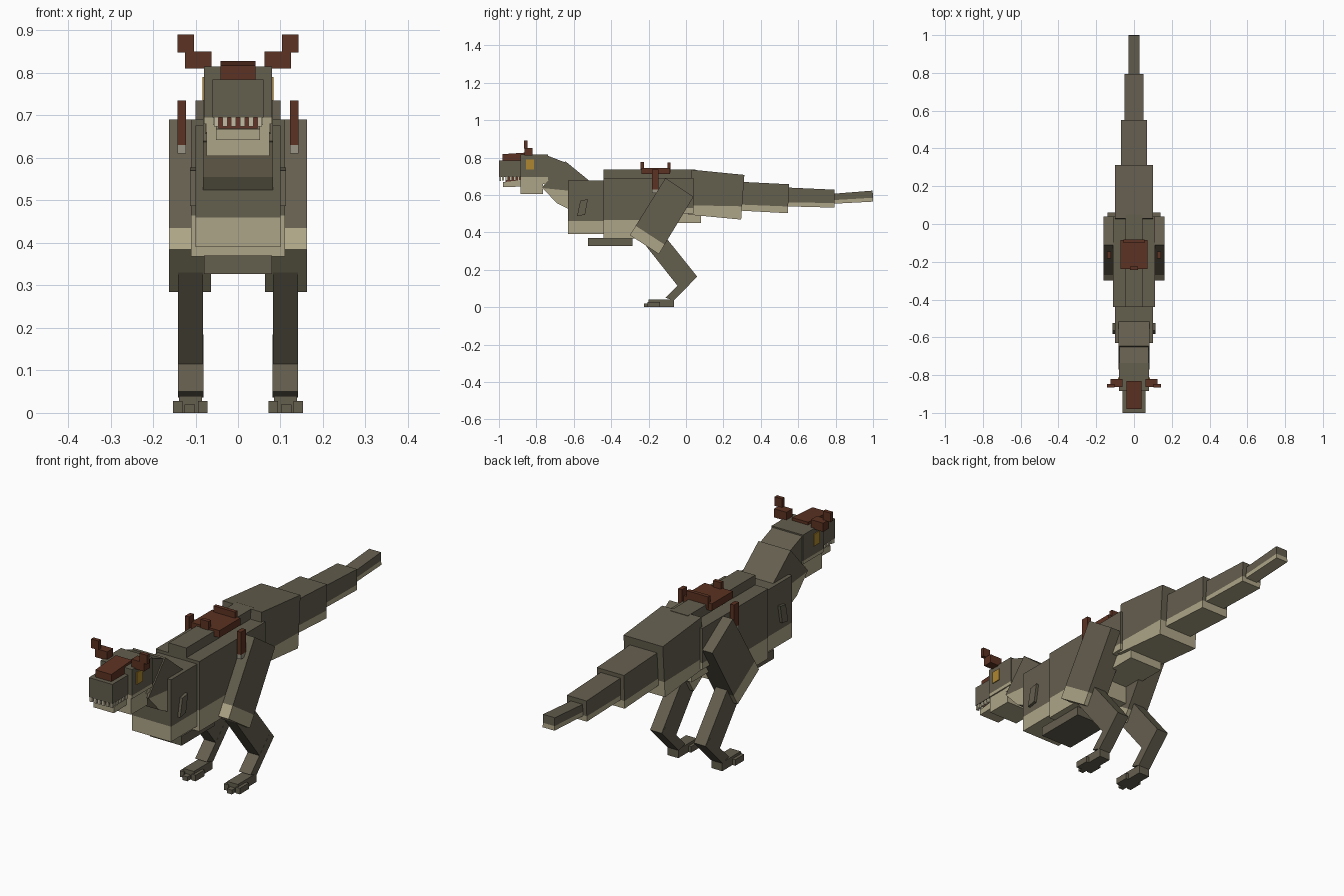
import bpy, bmesh

cube = bpy.data.objects.get("Cube")
if cube:
    bpy.data.objects.remove(cube, do_unlink=True)


def material(name, rgb):
    m = bpy.data.materials.new(name)
    m.use_nodes = True
    col = (*rgb, 1.0)
    m.diffuse_color = col
    for n in m.node_tree.nodes:
        if n.type == 'BSDF_PRINCIPLED':
            n.inputs["Base Color"].default_value = col
            n.inputs["Roughness"].default_value = 0.9
    return m


HIDE = material("olive hide", (0.127, 0.112, 0.076))
BELLY = material("tan belly", (0.423, 0.376, 0.242))
LEATHER = material("brown leather", (0.107, 0.032, 0.016))
MOUTH = material("mouth red", (0.13, 0.035, 0.02))
TEETH = material("tooth ivory", (0.55, 0.50, 0.36))
EYE = material("eye amber", (0.42, 0.24, 0.03))
METAL = material("stirrup grey", (0.33, 0.30, 0.24))


def prism(name, pts, x0, x1, mat, cut=None, mirror=False):
    """Extrude a (y, z) outline from x0 to x1; faces under the cut line turn tan.
    cut = (z at y = 0, slope of the line along y)."""
    bm = bmesh.new()
    a = [bm.verts.new((x0, y, z)) for y, z in pts]
    b = [bm.verts.new((x1, y, z)) for y, z in pts]
    n = len(pts)
    bm.faces.new(a)
    bm.faces.new(b[::-1])
    for i in range(n):
        j = (i + 1) % n
        bm.faces.new((a[i], b[i], b[j], a[j]))
    bmesh.ops.recalc_face_normals(bm, faces=bm.faces)
    if cut:
        z0, s = cut
        bmesh.ops.bisect_plane(bm, geom=bm.verts[:] + bm.edges[:] + bm.faces[:],
                               plane_co=(0, 0, z0), plane_no=(0, -s, 1))
        for f in bm.faces:
            c = f.calc_center_median()
            f.material_index = int(c.z < z0 + s * c.y)
    me = bpy.data.meshes.new(name)
    bm.to_mesh(me)
    bm.free()
    me.materials.append(mat)
    if cut:
        me.materials.append(BELLY)
    ob = bpy.data.objects.new(name, me)
    bpy.context.collection.objects.link(ob)
    if mirror:
        ob.modifiers.new("Mirror", 'MIRROR').use_axis[0] = True
    return ob


def box(name, x, y, z, mat, cut=None, mirror=False):
    pts = [(y[0], z[0]), (y[1], z[0]), (y[1], z[1]), (y[0], z[1])]
    return prism(name, pts, x[0], x[1], mat, cut, mirror)


def sym(w):
    return (-w, w)


# Torso
box("chest", sym(0.10), (-0.63, -0.43), (0.39, 0.676), HIDE, (0.46, 0))
box("body", sym(0.111), (-0.44, -0.13), (0.368, 0.69), HIDE, (0.465, 0))
box("body_rear", sym(0.111), (-0.13, 0.04), (0.50, 0.69), HIDE, (0.53, 0))
box("hips", sym(0.085), (-0.20, 0.08), (0.45, 0.69), HIDE, (0.535, 0))
box("back_ridge", sym(0.045), (-0.44, 0.05), (0.68, 0.735), HIDE)
box("belly_plate", sym(0.08), (-0.525, -0.285), (0.327, 0.37), HIDE)

# Tail, tapering in four blocks: outline, half width, belly line
tail = [
    ([(0.03, 0.735), (0.312, 0.707), (0.295, 0.468), (0.01, 0.495)], 0.10, (0.545, -0.02)),
    ([(0.29, 0.67), (0.55, 0.657), (0.545, 0.502), (0.29, 0.516)], 0.069, (0.56, -0.04)),
    ([(0.53, 0.64), (0.795, 0.628), (0.793, 0.532), (0.53, 0.539)], 0.05, (0.565, -0.01)),
    ([(0.77, 0.605), (0.998, 0.623), (1.0, 0.564), (0.77, 0.552)], 0.03, (0.525, 0.06)),
]
for i, (pts, w, cut) in enumerate(tail, 1):
    prism(f"tail_{i}", pts, -w, w, HIDE, cut)

# Neck
prism("neck_lower", [(-0.645, 0.78), (-0.51, 0.67), (-0.63, 0.525), (-0.69, 0.555),
                     (-0.77, 0.64)], -0.082, 0.082, HIDE, (0.56, -0.10))
prism("neck_upper", [(-0.74, 0.81), (-0.65, 0.775), (-0.71, 0.65), (-0.775, 0.66)],
      -0.076, 0.076, HIDE, (0.68, 0))

# Head
box("skull", sym(0.08), (-0.885, -0.737), (0.68, 0.815), HIDE, (0.695, 0))
box("throat", sym(0.074), (-0.884, -0.765), (0.605, 0.69), BELLY)
box("snout", sym(0.06), (-1.0, -0.87), (0.695, 0.785), HIDE)
box("mouth", sym(0.046), (-0.965, -0.87), (0.655, 0.70), MOUTH)
prism("lower_jaw", [(-0.978, 0.642), (-0.978, 0.668), (-0.86, 0.682), (-0.86, 0.645)],
      -0.052, 0.052, BELLY)
box("eye", (0.078, 0.084), (-0.855, -0.812), (0.735, 0.79), EYE, mirror=True)

# Teeth along the lip
for i in range(6):
    x = -0.057 + i * 0.0205
    box(f"front_tooth_{i + 1}", (x, x + 0.0115), (-0.998, -0.988), (0.674, 0.697), TEETH)
for i in range(5):
    y = -0.985 + i * 0.021
    box(f"side_tooth_{i + 1}", (0.048, 0.0585), (y, y + 0.012), (0.677, 0.697), TEETH,
        mirror=True)

# Brow plate and stepped horns
prism("snout_plate", [(-0.98, 0.78), (-0.98, 0.818), (-0.83, 0.828), (-0.83, 0.78)],
      -0.041, 0.041, LEATHER)
box("horn_base", (0.062, 0.125), (-0.863, -0.82), (0.81, 0.85), LEATHER, mirror=True)
box("horn_tip", (0.104, 0.142), (-0.866, -0.848), (0.848, 0.89), LEATHER, mirror=True)

# Small arms
prism("arm", [(-0.565, 0.57), (-0.525, 0.577), (-0.54, 0.494), (-0.582, 0.487)],
      0.095, 0.113, HIDE, mirror=True)

# Legs
prism("thigh", [(-0.11, 0.69), (0.04, 0.59), (-0.145, 0.284), (-0.30, 0.385)],
      0.063, 0.162, HIDE, (0.26, -0.65), mirror=True)
prism("shin", [(-0.13, 0.40), (0.06, 0.163), (-0.03, 0.095), (-0.22, 0.335)],
      0.082, 0.141, HIDE, mirror=True)
prism("ankle", [(0.06, 0.163), (-0.065, 0.036), (-0.11, 0.05), (0.025, 0.185)],
      0.0815, 0.1415, HIDE, mirror=True)
box("foot", (0.085, 0.139), (-0.20, -0.065), (0.0, 0.04), HIDE, mirror=True)
box("middle_toe", (0.101, 0.126), (-0.225, -0.19), (0.0, 0.02), HIDE, mirror=True)
for label, x in (("inner", 0.072), ("outer", 0.131)):
    box(f"{label}_toe", (x, x + 0.022), (-0.205, -0.14), (0.0, 0.028), HIDE, mirror=True)

# Saddle with pommel, cantle, straps and stirrups
box("saddle_seat", sym(0.072), (-0.238, -0.085), (0.712, 0.745), LEATHER)
box("saddle_pommel", sym(0.02), (-0.243, -0.225), (0.72, 0.775), LEATHER)
box("saddle_cantle", sym(0.055), (-0.10, -0.083), (0.72, 0.773), LEATHER)
box("saddle_strap", (0.122, 0.142), (-0.182, -0.146), (0.63, 0.735), LEATHER, mirror=True)
box("stirrup", (0.122, 0.142), (-0.182, -0.146), (0.61, 0.63), METAL, mirror=True)
